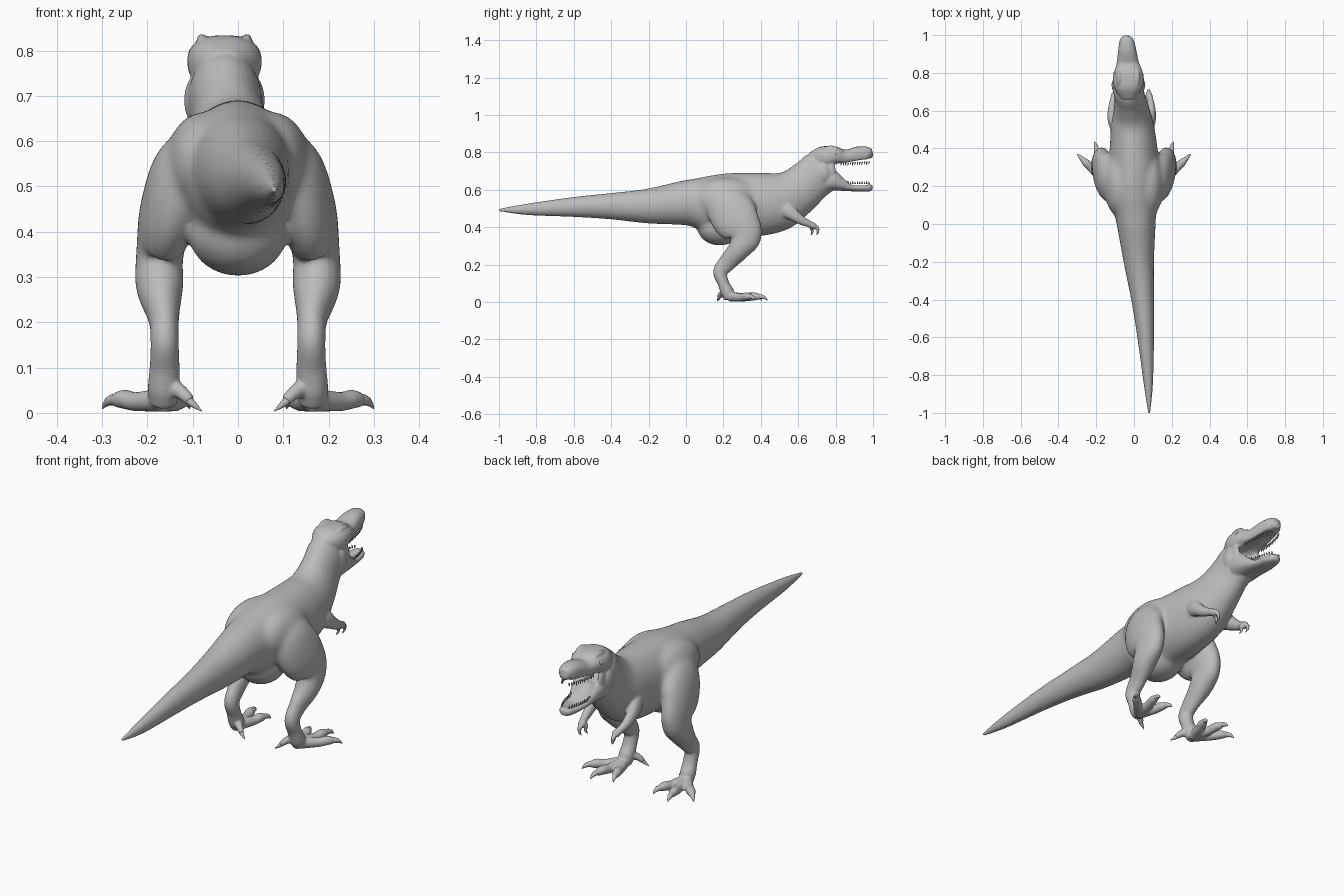
import bpy, bmesh, math
from mathutils import Vector

SKIN = bpy.data.materials.new("grey_skin")
SKIN.diffuse_color = (0.5, 0.5, 0.5, 1)


def spline(rows, steps):
    """Catmull-Rom interpolation of ring rows."""
    out = []
    for i in range(len(rows) - 1):
        a, b = rows[max(i - 1, 0)], rows[i]
        c, d = rows[i + 1], rows[min(i + 2, len(rows) - 1)]
        for k in range(steps):
            t = k / steps
            out.append([0.5 * (2 * q + (r - p) * t + (2 * p - 5 * q + 4 * r - s) * t * t
                               + (3 * q - p - 3 * r + s) * t ** 3)
                        for p, q, r, s in zip(a, b, c, d)])
    return out + [list(rows[-1])]


def loft(bm, rows, sides=32, steps=6, power=1.0):
    """Tube through rings (x, y, z, half width, half depth); power < 1 is boxier."""
    rows = spline(rows, steps)
    pts = [Vector(r[:3]) for r in rows]
    rings = []
    for i, r in enumerate(rows):
        t = (pts[min(i + 1, len(pts) - 1)] - pts[max(i - 1, 0)]).normalized()
        side = (Vector((1, 0, 0)) - t * t.x).normalized()
        n = side.cross(t)
        ring = []
        for k in range(sides):
            a = math.tau * k / sides
            c, s = math.cos(a), math.sin(a)
            u = math.copysign(abs(c) ** power, c) * max(r[3], 0.001)
            v = math.copysign(abs(s) ** power, s) * max(r[4], 0.001)
            ring.append(bm.verts.new(pts[i] + side * u + n * v))
        rings.append(ring)
    for a, b in zip(rings, rings[1:]):
        for k in range(sides):
            j = (k + 1) % sides
            bm.faces.new((a[k], a[j], b[j], b[k]))
    bm.faces.new(rings[0][::-1])
    bm.faces.new(rings[-1])


def ball(bm, centre, size):
    new = bmesh.ops.create_uvsphere(bm, u_segments=24, v_segments=16, radius=1)["verts"]
    for v in new:
        v.co = Vector(centre) + Vector([p * q for p, q in zip(v.co, size)])


def finish(name, bm):
    bmesh.ops.recalc_face_normals(bm, faces=bm.faces)
    for f in bm.faces:
        f.smooth = True
    me = bpy.data.meshes.new(name)
    bm.to_mesh(me)
    bm.free()
    me.materials.append(SKIN)
    ob = bpy.data.objects.new(name, me)
    bpy.context.collection.objects.link(ob)
    return ob


def flip(rows, s, mid=0.0):
    return [(mid + s * r[0], *r[1:]) for r in rows]


body = bmesh.new()

# Tail, torso and neck
loft(body, [(.08, -1.003, .492, .005, .006), (.076, -.85, .495, .024, .03),
            (.062, -.6, .508, .044, .053), (.046, -.4, .512, .06, .07),
            (.026, -.2, .513, .08, .093), (.012, 0, .53, .103, .121),
            (.005, .1, .526, .12, .147), (0, .2, .52, .13, .168),
            (0, .3, .519, .133, .172), (-.003, .42, .524, .125, .168),
            (-.008, .51, .545, .115, .155), (-.013, .59, .588, .097, .13),
            (-.022, .665, .65, .081, .118), (-.03, .725, .7, .08, .115),
            (-.03, .755, .72, .06, .07)])

# Pelvis keel
ball(body, (0, .18, .395), (.11, .12, .092))

# Skull and snout
loft(body, [(-.03, .67, .755, .045, .045), (-.03, .73, .768, .078, .063),
            (-.03, .79, .78, .08, .053), (-.033, .85, .774, .06, .04),
            (-.036, .92, .787, .048, .044), (-.039, .97, .79, .038, .039),
            (-.04, .99, .786, .024, .026), (-.04, .999, .785, .01, .01)], power=.85)

# Lower jaw
loft(body, [(-.03, .73, .66, .07, .075), (-.03, .78, .652, .078, .062),
            (-.032, .83, .632, .066, .04), (-.035, .88, .614, .052, .022),
            (-.037, .94, .611, .042, .021), (-.039, .98, .613, .03, .022),
            (-.04, .997, .615, .012, .012)], power=.85)

claws = bmesh.new()
for s in (-1, 1):
    # Brow ridge, cheek and mouth corner
    ball(body, (-.03 + s * .05, .775, .822), (.011, .04, .015))
    ball(body, (-.03 + s * .055, .735, .69), (.034, .045, .06))
    ball(body, (-.03 + s * .062, .775, .7), (.014, .026, .05))

    # Hip muscle
    ball(body, (s * .075, .215, .55), (.085, .18, .115))

    # Leg from hip to foot
    loft(body, flip([(.07, .19, .61, .04, .07), (.115, .215, .54, .07, .115),
                     (.153, .265, .445, .064, .128), (.172, .32, .36, .053, .09),
                     (.173, .282, .28, .052, .06), (.164, .22, .21, .034, .047),
                     (.162, .184, .16, .031, .039), (.162, .2, .1, .033, .03),
                     (.164, .22, .055, .035, .036), (.165, .235, .02, .03, .03)], s))

    # Forward toes and their claws
    for tx, ty in ((.292, .362), (.205, .425), (.11, .395)):
        def at(f, z, r):
            return (.165 + (tx - .165) * f, .235 + (ty - .235) * f, z, r, r)
        loft(body, flip([at(0, .028, .026), at(.3, .026, .023), at(.5, .025, .021),
                         at(.68, .03, .021), at(.82, .028, .016), at(.88, .026, .008)], s))
        loft(claws, flip([at(.74, .03, .015), at(.9, .028, .012), at(1, .02, .007),
                          at(1.06, .009, .001)], s), sides=10)

    # Back toe
    loft(body, flip([(.15, .21, .06, .02, .02), (.125, .19, .045, .016, .016),
                     (.105, .178, .026, .012, .012)], s))
    loft(claws, flip([(.115, .183, .034, .01, .01), (.1, .175, .02, .008, .008),
                      (.08, .168, .004, .001, .001)], s), sides=10)

    # Arm and two clawed fingers
    loft(body, flip([(.075, .49, .52, .03, .045), (.097, .54, .492, .028, .042),
                     (.104, .585, .458, .024, .03), (.103, .625, .432, .02, .023),
                     (.097, .66, .417, .017, .018), (.09, .685, .405, .018, .017),
                     (.087, .695, .397, .01, .01)], s, -.012))
    for fx, fy in ((.09, .705), (.078, .675)):
        loft(body, flip([(.092, .675, .412, .01, .01), (fx, fy - .004, .395, .011, .011),
                         (fx, fy, .381, .009, .009)], s, -.012))
        loft(claws, flip([(fx, fy, .388, .008, .008), (fx - .002, fy, .373, .006, .006),
                          (fx - .006, fy - .008, .358, .001, .001)], s, -.012), sides=10)

# Fuse the parts into one skin
skin = finish("body", body)
m = skin.modifiers.new("fuse", "REMESH")
m.mode, m.voxel_size, m.use_smooth_shade = "VOXEL", .005, True
m = skin.modifiers.new("soften", "SMOOTH")
m.factor, m.iterations = .5, 5
fused = bpy.data.meshes.new_from_object(
    skin.evaluated_get(bpy.context.evaluated_depsgraph_get()))
skin.modifiers.clear()

# Relax hips, thighs and shoulders so the muscles flow together
bm = bmesh.new()
bm.from_mesh(fused)
for step in range(50):
    g = .001 * step
    zone = [v for v in bm.verts if -.02 + g < v.co.y < .53 - g and v.co.z > .3 + g]
    bmesh.ops.smooth_vert(bm, verts=zone, factor=.5,
                          use_axis_x=True, use_axis_y=True, use_axis_z=True)

# Hollow the palate, jaw floor and throat
bm.normal_update()
for v in bm.verts:
    x, y, z = v.co
    if y < .77 or not .6 < z < .78:
        continue
    f = max(0, (y - .83) / .17)
    u = abs(x + .034 + .006 * f) / (.05 - .016 * f)
    w = max(0, 1 - u * u) * max(0, 1 - f ** 4)
    if z > .72 and v.normal.z < -.3:
        v.co.z += .022 * w
    elif z < .69 and v.normal.z > .3:
        v.co.z -= .014 * w
    if .62 < z < .76 and v.normal.y > .2 and y < .86:
        v.co.y -= .045 * w * v.normal.y
for f in bm.faces:
    f.smooth = True
bm.to_mesh(fused)
bm.free()
skin.data = fused
if not fused.materials:
    fused.materials.append(SKIN)
fused.materials[0] = SKIN
finish("claws", claws)

# Teeth along both jaw rims
teeth = bmesh.new()
for s in (-1, 1):
    for i in range(13):
        f = i / 12
        y = .83 + .15 * f
        x = -.034 - .006 * f + s * (.05 - .016 * f - .014 * f ** 4)
        for z, h in ((.744 + .008 * f, -.015), (.643 - .012 * min(1, 3 * f), .013)):
            h *= 1 + .25 * (i % 2)
            loft(teeth, [(x, y, z, .004, .005), (x, y - .001, z + h * .5, .003, .0035),
                         (x, y - .003, z + h, .0005, .0005)], sides=6, steps=1)
finish("teeth", teeth)

# Eyes
eyes = bmesh.new()
for s in (-1, 1):
    ball(eyes, (-.03 + s * .07, .797, .795), (.009, .011, .01))
finish("eyes", eyes)
